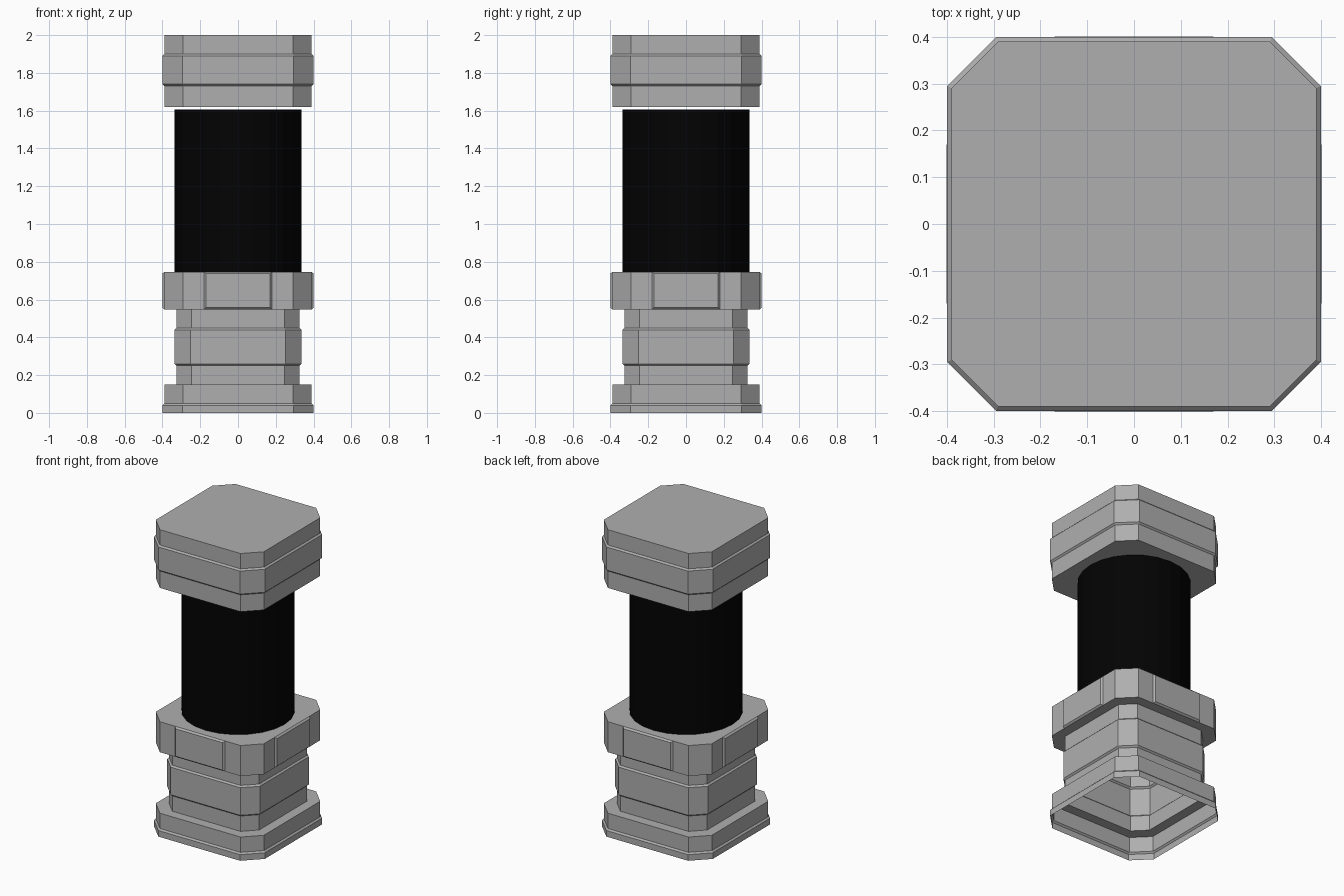
import bpy, bmesh, math
from mathutils import Matrix, Vector

if "Cube" in bpy.data.objects:
    bpy.data.objects.remove(bpy.data.objects["Cube"])


def material(name, value):
    mat = bpy.data.materials.new(name)
    mat.diffuse_color = (value, value, value, 1)
    mat.use_nodes = True
    mat.node_tree.nodes["Principled BSDF"].inputs["Base Color"].default_value = mat.diffuse_color
    return mat


GREY = material("grey", 0.43)
BLACK = material("black", 0.0008)


def finish(name, bm):
    mesh = bpy.data.meshes.new(name)
    bm.normal_update()
    bm.to_mesh(mesh)
    bm.free()
    mesh.materials.append(GREY)
    obj = bpy.data.objects.new(name, mesh)
    bpy.context.collection.objects.link(obj)
    return obj


def octagon_loft(name, profile, close_bottom):
    """Stack chamfered-square rings (half width, corner start, height)."""
    bm = bmesh.new()
    rings = []
    for h, c, z in profile:
        pts = [(h, -c), (h, c), (c, h), (-c, h), (-h, c), (-h, -c), (-c, -h), (c, -h)]
        rings.append([bm.verts.new((x, y, z)) for x, y in pts])
    for a, b in zip(rings, rings[1:]):
        for i in range(8):
            j = (i + 1) % 8
            bm.faces.new((a[i], a[j], b[j], b[i]))
    bm.faces.new(rings[-1])
    if close_bottom:
        bm.faces.new(rings[0][::-1])
    return finish(name, bm)


RIM = (0.40, 0.295)
WIDE = (0.39, 0.291)
BAND = (0.335, 0.251)
NECK = (0.325, 0.246)

# hollow pedestal: foot, banded neck and collar in one shell
octagon_loft("pedestal", [
    (*RIM, 0.0), (*RIM, 0.04), (*WIDE, 0.05), (*WIDE, 0.15),
    (*NECK, 0.15), (*NECK, 0.25), (*BAND, 0.26), (*BAND, 0.44),
    (*NECK, 0.45), (*NECK, 0.548), (*WIDE, 0.548), (*WIDE, 0.747)], False)

# banded top cap
octagon_loft("top_cap", [
    (*WIDE, 1.62), (*WIDE, 1.73), (*RIM, 1.74), (*RIM, 1.89),
    (*WIDE, 1.90), (*WIDE, 2.0)], True)

# raised bevelled panels on the four collar sides
bm = bmesh.new()
for k in range(4):
    rot = Matrix.Rotation(k * math.pi / 2, 3, 'Z')
    rings = []
    for w, y, lo, hi in ((0.18, -0.39, 0.548, 0.747), (0.17, -0.401, 0.558, 0.737)):
        corners = [(-w, y, lo), (w, y, lo), (w, y, hi), (-w, y, hi)]
        rings.append([bm.verts.new(rot @ Vector(p)) for p in corners])
    a, b = rings
    for i in range(4):
        j = (i + 1) % 4
        bm.faces.new((a[i], a[j], b[j], b[i]))
    bm.faces.new(b)
finish("collar_panels", bm)

# black tube between collar and cap
bpy.ops.mesh.primitive_cylinder_add(vertices=24, radius=0.335, depth=0.86,
                                    end_fill_type='NOTHING', location=(0, 0, 1.177))
tube = bpy.context.object
tube.name = "tube"
tube.data.materials.append(BLACK)
